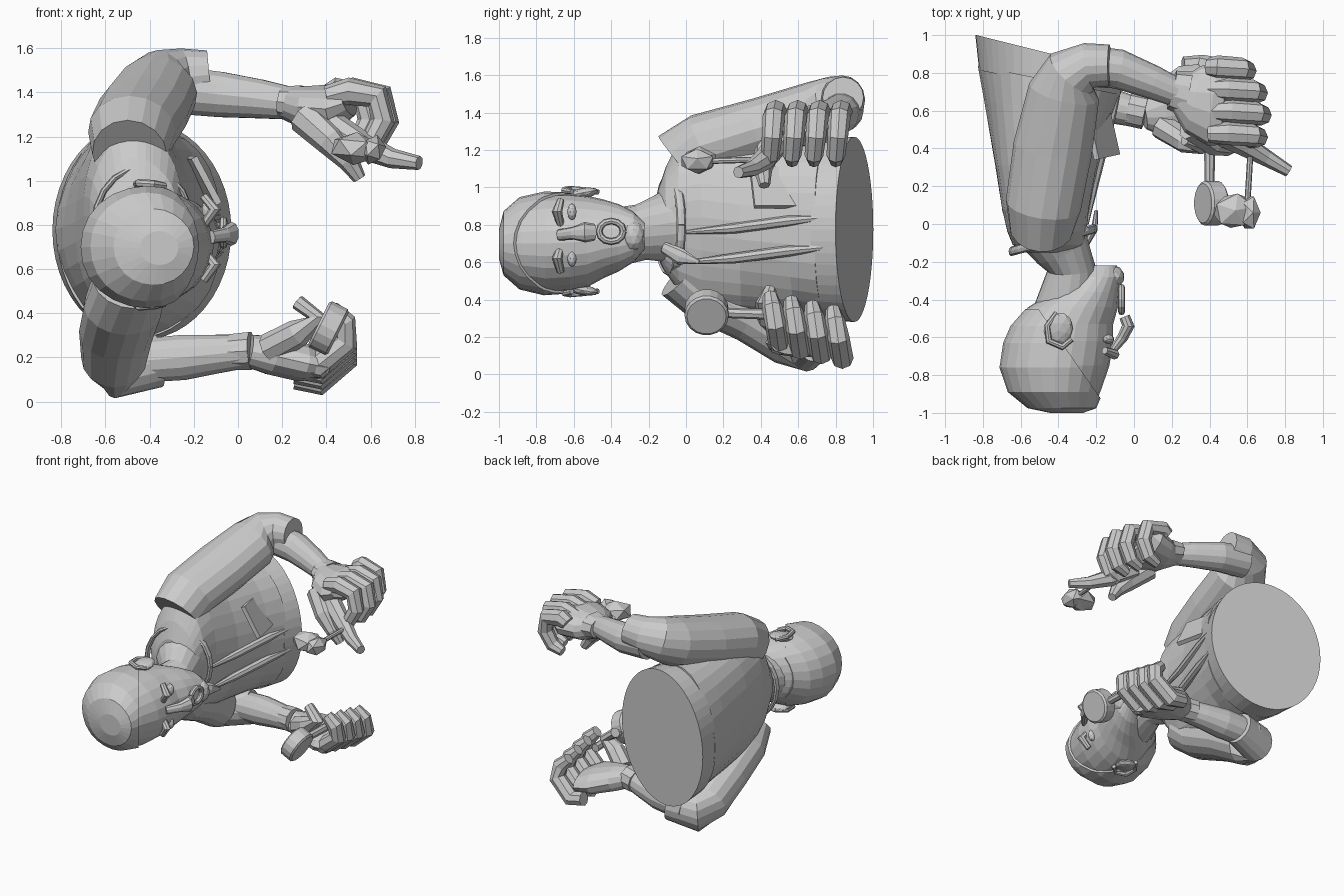
import bpy, bmesh, math
from mathutils import Vector, Matrix


def make(name, rings):
    """Skin a list of closed rings and cap both ends."""
    bm = bmesh.new()
    vs = [[bm.verts.new(p) for p in r] for r in rings]
    n = len(vs[0])
    for a, b in zip(vs, vs[1:]):
        for i in range(n):
            bm.faces.new((a[i], a[(i + 1) % n], b[(i + 1) % n], b[i]))
    bm.faces.new(vs[0])
    bm.faces.new(vs[-1])
    return finish(name, bm)


def finish(name, bm):
    bmesh.ops.recalc_face_normals(bm, faces=bm.faces)
    me = bpy.data.meshes.new(name)
    bm.to_mesh(me)
    bm.free()
    ob = bpy.data.objects.new(name, me)
    bpy.context.collection.objects.link(ob)
    return ob


def loft(name, rows, n=28, fold=0.0):
    """Rows across y: (y, xmin, xmax, zmin, zmax, slope)."""
    rings = []
    for y, x0, x1, z0, z1, s in rows:
        ring = []
        for i in range(n):
            a = 2 * math.pi * i / n
            k = 1 + fold * math.sin(5 * a + 6 * y)
            dx = (x1 - x0) / 2 * math.cos(a) * k
            ring.append(((x0 + x1) / 2 + dx, y + s * dx,
                         (z0 + z1) / 2 + (z1 - z0) / 2 * math.sin(a) * k))
        rings.append(ring)
    return make(name, rings)


def tube(name, pts, ref=(0, 1, 0), n=12):
    """Sweep ellipses along (x, y, z, radius toward ref, radius across)."""
    P = [Vector(p[:3]) for p in pts]
    rings = []
    for i, p in enumerate(pts):
        t = (P[min(i + 1, len(P) - 1)] - P[max(i - 1, 0)]).normalized()
        side = t.cross(Vector(ref)).normalized()
        up = side.cross(t)
        ra, rb = p[3], p[-1]
        rings.append([P[i] + up * ra * math.cos(2 * math.pi * k / n)
                      + side * rb * math.sin(2 * math.pi * k / n) for k in range(n)])
    return make(name, rings)


def blob(name, loc, size, rot=(0, 0, 0), sub=2):
    bm = bmesh.new()
    bmesh.ops.create_icosphere(bm, subdivisions=sub, radius=1)
    ob = finish(name, bm)
    ob.location, ob.scale, ob.rotation_euler = loc, size, rot
    return ob


def box(name, loc, size, rot=(0, 0, 0)):
    bm = bmesh.new()
    bmesh.ops.create_cube(bm, size=1)
    ob = finish(name, bm)
    ob.location, ob.scale, ob.rotation_euler = loc, size, rot
    return ob


# Torso: widens from the collar to a slanted round cut
loft("torso", [(-.15, -.58, -.32, .62, .98, 0), (-.11, -.64, -.27, .54, 1.10, 0),
               (-.04, -.67, -.25, .44, 1.24, 0), (.08, -.70, -.24, .37, 1.31, 0),
               (.30, -.74, -.20, .34, 1.29, -.05), (.60, -.79, -.12, .31, 1.27, -.15),
               (.76, -.82, -.07, .29, 1.27, -.2)], 32, .018)
loft("base_rim", [(.74, -.82, -.08, .29, 1.26, -.2), (.90, -.84, -.03, .28, 1.27, -.25)], 48)

# Head, neck and hair
head_rows = [(-.99, -.43, -.28, .63, .76, 0), (-.965, -.55, -.21, .54, .86, 0),
             (-.88, -.655, -.175, .465, .935, 0), (-.75, -.70, -.13, .435, .965, 0),
             (-.62, -.68, -.11, .445, .965, 0), (-.53, -.64, -.11, .465, .955, 0),
             (-.44, -.56, -.085, .515, .935, 0), (-.36, -.43, -.08, .55, .91, 0),
             (-.28, -.33, -.07, .60, .87, 0), (-.22, -.25, -.09, .67, .81, 0)]
loft("head", head_rows, 24)
hair = loft("hair", [(y - .01, a - .014, b + .01, c - .012, d + .012, 0)
                     for y, a, b, c, d, s in head_rows[:7]], 24, .006)
bm = bmesh.new()
bm.from_mesh(hair.data)
bmesh.ops.bisect_plane(bm, geom=bm.verts[:] + bm.edges[:] + bm.faces[:],
                       plane_co=(-.20, -.89, .7), plane_no=(.82, .57, 0), clear_outer=True)
bmesh.ops.holes_fill(bm, edges=bm.edges[:])
bm.to_mesh(hair.data)
bm.free()
tube("neck", [(-.36, -.45, .72, .16, .17), (-.33, -.24, .76, .15, .13),
              (-.38, -.14, .78, .18, .15), (-.45, .0, .80, .24, .2)], (0, 0, 1), 18)

# Face
tube("nose", [(-.12, -.68, .745, .03, .02), (-.06, -.60, .755, .035, .03),
              (-.03, -.54, .76, .055, .035), (-.05, -.49, .76, .045, .03)], (0, 0, 1), 10)
for z in (.62, .87):
    tube("brow", [(-.155, -.67, z - .07, .02), (-.105, -.69, z, .028), (-.155, -.67, z + .06, .02)], n=8)
    blob("eye", (-.135, -.61, z), (.03, .025, .045))
mouth = [(math.cos(a) * .065, math.sin(a) * .055) for a in [i * math.pi / 6 for i in range(13)]]
tube("lips", [(-.066, -.40 + p, .765 + q, .018) for p, q in mouth], (1, 0, 0), 8)
blob("chin", (-.11, -.28, .74), (.06, .06, .08))
for s, z in ((1, .965), (-1, .455)):
    blob("ear", (-.40, -.56, z), (.075, .095, .03), (s * .2, 0, -.3))
    tube("ear_rim", [(-.33, -.61, z + s * .012, .014), (-.38, -.65, z + s * .02, .018),
                     (-.45, -.62, z + s * .025, .018), (-.46, -.54, z + s * .02, .016),
                     (-.41, -.47, z + s * .01, .014)], (0, 0, 1), 8)

# Collar, pocket and cloth folds
ring = [2 * math.pi * i / 20 for i in range(21)]
tube("collar", [(-.43 + .22 * math.cos(a), -.085 + .06 * math.cos(a), .80 + .26 * math.sin(a), .025, .014)
                for a in ring], n=8)
tube("collar_tip", [(-.26, -.12, .68, .03, .015), (-.21, -.03, .63, .045, .018),
                    (-.2, .07, .60, .01, .01)], (0, 0, 1), 8)
box("pocket", (-.175, .50, 1.0), (.03, .30, .24), (0, -.5, .22))
for z in (.6, .76):
    tube("fold", [(-.25, .0, z, .01), (-.205, .25, z + .02, .028), (-.13, .55, z + .06, .03),
                  (-.07, .76, z + .08, .012)], (0, 0, 1), 8)

# Sleeves bend at the elbows
tube("upper_sleeve", [(-.49, -.02, 1.12, .20, .17), (-.48, .10, 1.22, .18, .2),
                      (-.43, .40, 1.31, .17, .21), (-.37, .70, 1.40, .17, .19),
                      (-.33, .80, 1.45, .15, .15), (-.24, .84, 1.47, .13, .12),
                      (-.13, .84, 1.48, .11, .11)], (0, 0, 1), 16)
tube("lower_sleeve", [(-.49, -.02, .54, .16, .17), (-.52, .10, .43, .15, .18),
                      (-.55, .34, .32, .15, .17), (-.56, .55, .20, .155, .15),
                      (-.55, .65, .155, .14, .12), (-.36, .69, .185, .12, .11)], (0, 0, 1), 16)

# Forearms with wristbands
tube("upper_forearm", [(-.28, .84, 1.41, .11), (-.08, .82, 1.39, .105), (.1, .75, 1.37, .09),
                       (.24, .69, 1.35, .075)], n=14)
tube("lower_forearm", [(-.5, .68, .18, .10), (-.25, .65, .20, .105), (-.1, .62, .215, .09),
                       (.06, .58, .23, .075)], n=14)
tube("upper_wristband", [(.2, .71, 1.355, .105, .075), (.28, .69, 1.345, .12, .09)], n=10)
tube("lower_wristband", [(-.03, .61, .225, .09, .085), (.06, .59, .23, .09, .09)], n=10)

# Palms
tube("upper_palm", [(.22, .69, 1.35, .08, .075), (.31, .66, 1.33, .18, .10),
                    (.43, .64, 1.33, .23, .11), (.50, .63, 1.36, .21, .07)], n=14)
tube("lower_palm", [(.05, .58, .23, .08, .075), (.15, .60, .21, .15, .09),
                    (.28, .63, .18, .21, .09), (.38, .65, .16, .2, .06)], n=14)

# Four curled fingers on each hand
for i in range(4):
    y, k = .48 + .117 * i, (0, .02, .0, -.06)[i]
    tube("upper_finger", [(.40, y, 1.38, .05), (.50 + k, y, 1.405, .062), (.63 + k, y - .01, 1.38, .06),
                          (.655 + k, y - .02, 1.27, .055), (.60 + k, y - .03, 1.17, .05),
                          (.52 + k, y - .03, 1.14, .035)], n=8)
    y, d = .48 + .112 * i, -.025 * i
    tube("lower_finger", [(.26, y + .02, .18 + d, .05), (.36, y + .02, .16 + d, .06),
                          (.49, y, .27 + d, .058), (.48, y - .02, .36 + d, .055),
                          (.42, y - .03, .42 + d, .04)], n=8)

# Thumbs and the pointing finger
tube("pointing_finger", [(.42, .50, 1.25, .07), (.58, .42, 1.15, .06), (.70, .35, 1.10, .045),
                         (.82, .28, 1.08, .032)], n=8)
tube("upper_thumb", [(.30, .52, 1.29, .08), (.42, .43, 1.18, .07), (.50, .41, 1.09, .05),
                     (.55, .42, 1.01, .03)], n=8)
tube("lower_thumb", [(.14, .52, .24, .07), (.27, .44, .31, .065), (.36, .42, .38, .05),
                     (.27, .45, .45, .035)], n=8)

# Held tools: a lump on a stick and a small mallet
tube("upper_stick", [(.60, .10, 1.14, .016), (.62, .44, 1.15, .016)], (0, 0, 1), 8)
blob("lump", (.53, .07, 1.145), (.12, .1, .075), (0, .1, .2), 1)
blob("lump_end", (.61, .06, 1.14), (.06, .1, .07), (0, .3, 0), 1)
tube("lower_stick", [(.40, .15, .33, .026), (.40, .50, .32, .03)], (0, 0, 1), 8)
tube("mallet_head", [(.365, .11, .355, .105), (.375, .11, .35, .118), (.445, .11, .315, .118),
                     (.455, .11, .31, .105)], n=18)
